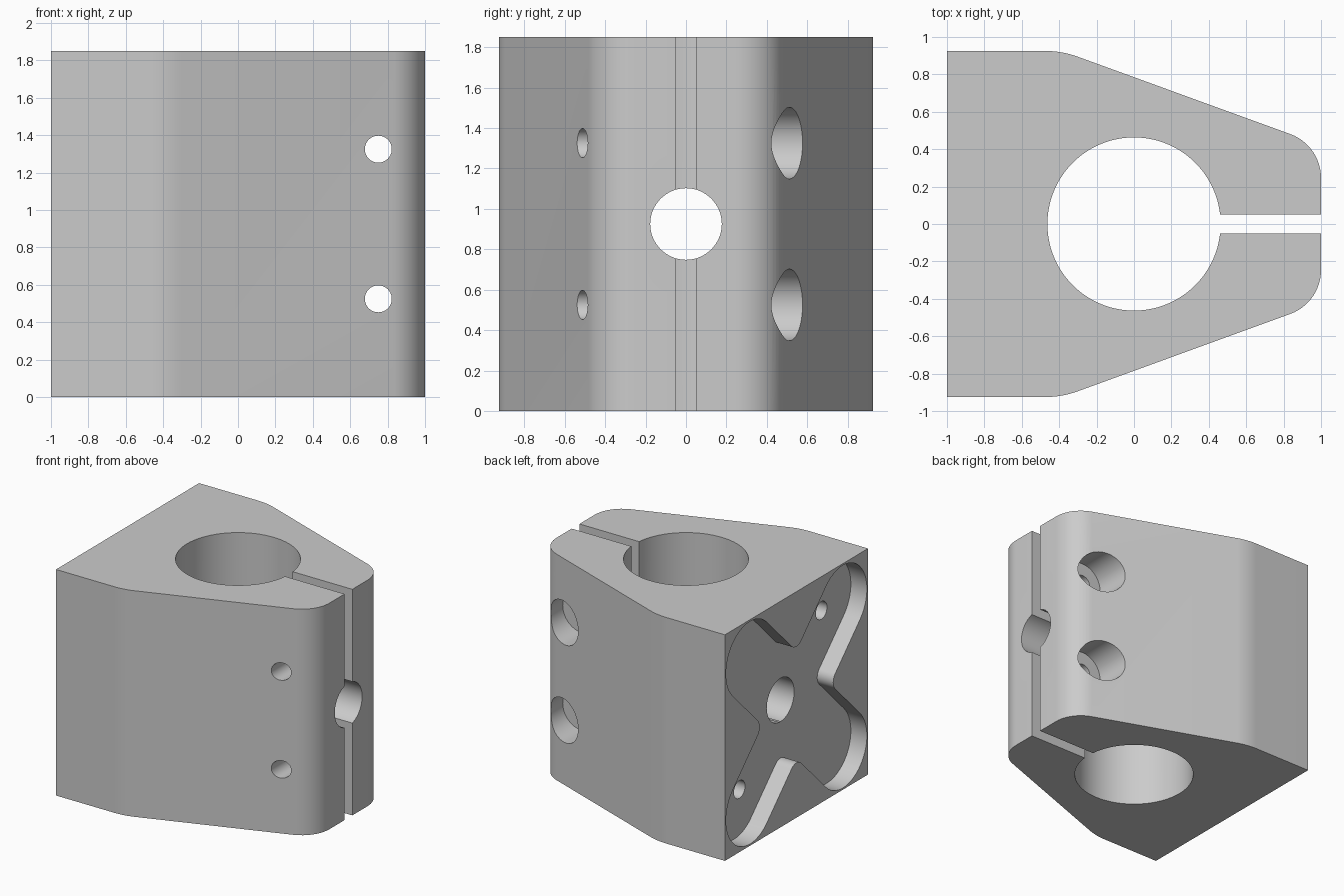
import bpy
import bmesh
from math import cos, sin, pi, radians
from mathutils import Vector, Matrix

cube = bpy.data.objects.get("Cube")
if cube:
    bpy.data.objects.remove(cube, do_unlink=True)

HEIGHT = 1.85
HALF = HEIGHT / 2
MID = HEIGHT / 2

metal = bpy.data.materials.new("plain_grey")
metal.use_nodes = True
grey = (0.6, 0.6, 0.6, 1)
metal.diffuse_color = grey
metal.node_tree.nodes["Principled BSDF"].inputs["Base Color"].default_value = grey


def rounded(corners, steps=12):
    """Outline through (x, y, radius) corners, each replaced by an arc."""
    out = []
    for i, (x, y, r) in enumerate(corners):
        p = Vector((x, y))
        if r == 0:
            out.append(p)
            continue
        a = (Vector(corners[i - 1][:2]) - p).normalized()
        b = (Vector(corners[(i + 1) % len(corners)][:2]) - p).normalized()
        half = a.angle(b) / 2
        centre = p + (a + b).normalized() * (r / sin(half))
        start = p + a * (r * cos(half) / sin(half)) - centre
        end = p + b * (r * cos(half) / sin(half)) - centre
        turn = start.angle_signed(end)
        for k in range(steps + 1):
            out.append(centre + Matrix.Rotation(-turn * k / steps, 2) @ start)
    return out


def circle(a, b, r, sides=64):
    return [Vector((a + r * cos(2 * pi * k / sides), b + r * sin(2 * pi * k / sides)))
            for k in range(sides)]


def prism(name, outline, axis, low, high):
    """Extrude an outline along x (y, z), y (x, z) or z (x, y)."""
    place = {"x": lambda p, h: (h, p.x, p.y),
             "y": lambda p, h: (p.x, h, p.y),
             "z": lambda p, h: (p.x, p.y, h)}[axis]
    bm = bmesh.new()
    rings = [[bm.verts.new(place(p, h)) for p in outline] for h in (low, high)]
    for ring in rings:
        bm.faces.new(ring)
    for i in range(len(outline)):
        bm.faces.new((rings[0][i - 1], rings[0][i], rings[1][i], rings[1][i - 1]))
    bmesh.ops.recalc_face_normals(bm, faces=bm.faces)
    mesh = bpy.data.meshes.new(name)
    bm.to_mesh(mesh)
    bm.free()
    mesh.materials.append(metal)
    obj = bpy.data.objects.new(name, mesh)
    bpy.context.collection.objects.link(obj)
    return obj


# Tapered clamp body
side = [(-1, -HALF, 0), (-0.385, -HALF, 0.5), (1, -0.421, 0.25)]
outline = rounded(side + [(x, -y, r) for x, y, r in reversed(side)])
body = prism("clamp_body", outline, "z", 0, HEIGHT)

# Main bore, clamping slit and cross hole
cutters = [
    prism("bore_cutter", circle(0, 0, 0.463, 128), "z", -0.1, HEIGHT + 0.1),
    prism("slit_cutter", rounded([(0.2, -0.05, 0), (1.1, -0.05, 0),
                                  (1.1, 0.05, 0), (0.2, 0.05, 0)]), "z", -0.1, HEIGHT + 0.1),
    prism("cross_hole_cutter", circle(0, MID, 0.177), "x", -1.1, 1.1),
]

# Clamp screw holes with counterbores at the back
for z in (MID - 0.4, MID + 0.4):
    cutters.append(prism("screw_hole_cutter", circle(0.75, z, 0.072, 48), "y", -1, 1))
    cutters.append(prism("counterbore_cutter", circle(0.75, z, 0.177), "y", 0.27, 1.1))

# Four-armed pocket with round arm ends
arm, reach = 0.31, 1.159
corners = []
for k in range(4):
    turn = Matrix.Rotation(radians(45 + 90 * k), 2)
    for a, b, r in ((reach, -arm, arm * 0.998), (reach, arm, arm * 0.998), (arm, arm, 0.09)):
        p = turn @ Vector((a, b))
        corners.append((p.x, p.y + MID, r))
cutters.append(prism("pocket_cutter", rounded(corners, 16), "x", -1.1, -0.855))

# Two blind holes on the pocket floor
for s in (-1, 1):
    cutters.append(prism("blind_hole_cutter", circle(0.53 * s, MID - 0.53 * s, 0.072, 48),
                         "x", -1.05, -0.5))

# Cut everything out of the body
bpy.ops.object.select_all(action="DESELECT")
bpy.context.view_layer.objects.active = body
body.select_set(True)
for cutter in cutters:
    cutter.hide_render = True
    mod = body.modifiers.new(cutter.name, "BOOLEAN")
    mod.operation = "DIFFERENCE"
    mod.solver = "EXACT"
    mod.object = cutter
    bpy.ops.object.modifier_apply(modifier=mod.name)
for cutter in cutters:
    bpy.data.objects.remove(cutter, do_unlink=True)

bpy.ops.object.shade_smooth_by_angle(angle=radians(25))
